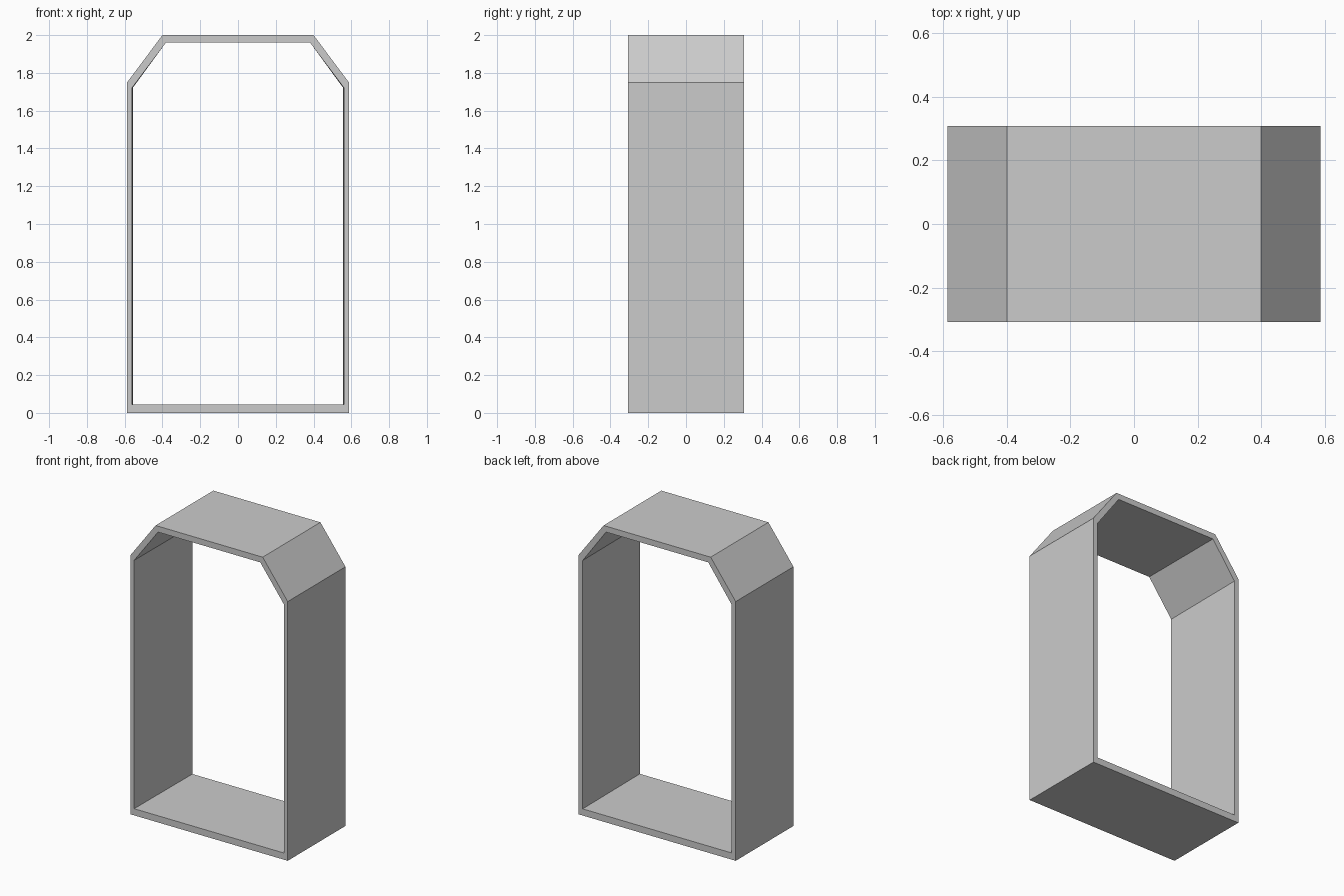
import bpy, bmesh

if "Cube" in bpy.data.objects:
    bpy.data.objects.remove(bpy.data.objects["Cube"])

HALF_DEPTH = 0.308


def arch(half_w, half_top, bottom, shoulder, top):
    """Mirrored six-point arch outline, in x and z."""
    right = [(half_w, bottom), (half_w, shoulder), (half_top, top)]
    return right + [(-x, z) for x, z in reversed(right)]


def add_ring(bm, outline, y):
    return [bm.verts.new((x, y, z)) for x, z in outline]


# Outer shell and the opening, which narrows very slightly to the back
outer = arch(0.587, 0.40, 0.0, 1.75, 2.0)
inner_front = arch(0.56, 0.382, 0.045, 1.722, 1.96)
inner_back = arch(0.556, 0.382, 0.045, 1.722, 1.96)

bm = bmesh.new()
rings = [
    add_ring(bm, outer, -HALF_DEPTH),
    add_ring(bm, outer, HALF_DEPTH),
    add_ring(bm, inner_back, HALF_DEPTH),
    add_ring(bm, inner_front, -HALF_DEPTH),
]

# Bridge the rings into a closed tube: outside, back rim, inside, front rim
n = len(outer)
for r in range(4):
    a, b = rings[r], rings[(r + 1) % 4]
    for i in range(n):
        j = (i + 1) % n
        bm.faces.new((a[i], a[j], b[j], b[i]))
bmesh.ops.recalc_face_normals(bm, faces=bm.faces)

mesh = bpy.data.meshes.new("arched_frame")
bm.to_mesh(mesh)
bm.free()
frame = bpy.data.objects.new("arched_frame", mesh)
bpy.context.collection.objects.link(frame)
